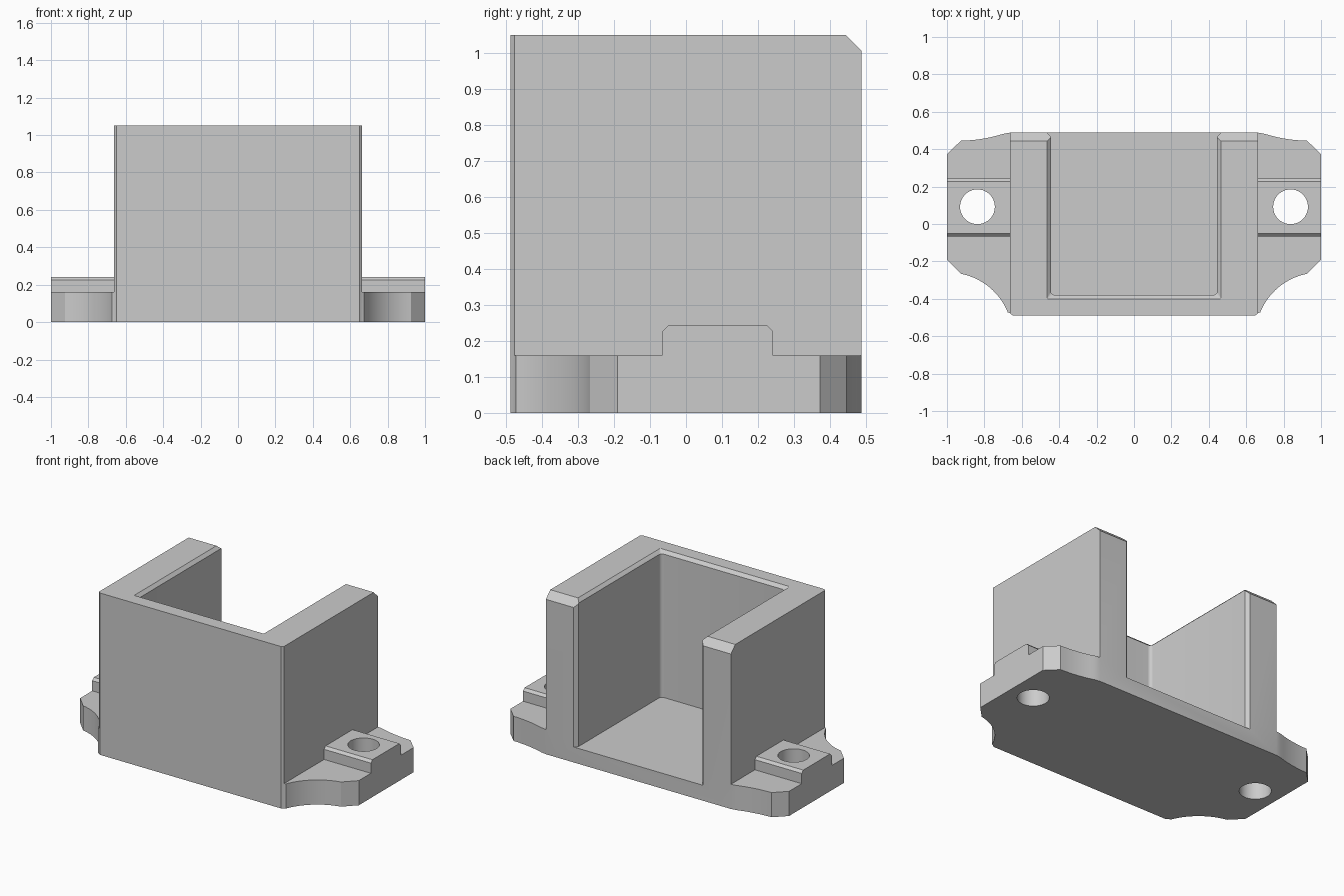
import bpy, bmesh, math

if "Cube" in bpy.data.objects:
    bpy.data.objects.remove(bpy.data.objects["Cube"])

grey = bpy.data.materials.new("light grey")
grey.diffuse_color = (0.6, 0.6, 0.6, 1)
grey.use_nodes = True
grey.node_tree.nodes["Principled BSDF"].inputs["Base Color"].default_value = grey.diffuse_color


def loft(name, rings):
    """Closed solid through a stack of point rings."""
    bm = bmesh.new()
    vs = [[bm.verts.new(p) for p in r] for r in rings]
    n = len(vs[0])
    for a, b in zip(vs, vs[1:]):
        for i in range(n):
            bm.faces.new((a[i], a[(i + 1) % n], b[(i + 1) % n], b[i]))
    bm.faces.new(vs[0][::-1])
    bm.faces.new(vs[-1])
    bmesh.ops.recalc_face_normals(bm, faces=bm.faces)
    me = bpy.data.meshes.new(name)
    bm.to_mesh(me)
    bm.free()
    ob = bpy.data.objects.new(name, me)
    bpy.context.collection.objects.link(ob)
    me.materials.append(grey)
    return ob


def prism(name, pts, z0, z1):
    return loft(name, [[(x, y, z) for x, y in pts] for z in (z0, z1)])


def arc(cx, cy, r, a0, a1, n):
    return [(cx + r * math.cos(math.radians(a0 + (a1 - a0) * i / n)),
             cy + r * math.sin(math.radians(a0 + (a1 - a0) * i / n))) for i in range(n + 1)]


def mirrored(half):
    """Complete a right-hand outline with its mirror image."""
    return half + [(-x, y) for x, y in reversed(half)]


def combine(target, tool, op):
    m = target.modifiers.new(op.lower(), 'BOOLEAN')
    m.operation, m.object, m.solver = op, tool, 'EXACT'
    bpy.context.view_layer.objects.active = target
    bpy.ops.object.modifier_apply(modifier=m.name)
    bpy.data.objects.remove(tool)


# Base plate with scooped corners, front to back
front_scoop = arc(0.99, -0.6, 0.34, 158, 101, 14)
back_scoop = arc(0.94, 1.245, 0.8, 269, 250.2, 8)
base = prism("bracket", mirrored(
    [(0.65, -0.488), (0.664, -0.476)] + front_scoop +
    [(1, -0.19), (1, 0.372)] + back_scoop[:-1] + [(0.664, 0.488)]), 0, 0.16)

# Housing block with chamfered front corners and sloped top back edge
housing = prism("housing", mirrored(
    [(0.65, -0.488), (0.664, -0.476), (0.664, 0.488)]), 0, 1.05)
slope = [(0.443, 1.05), (0.443, 1.2), (0.6, 1.2), (0.6, 0.893)]
combine(housing, loft("slope_cutter", [[(x, y, z) for y, z in slope] for x in (-1, 1)]), 'DIFFERENCE')
combine(base, housing, 'UNION')


# Open-backed cavity with flared back edges and chamfered top rim
def cavity_ring(z, e, r):
    x, y = 0.445 + e, -0.38 - e
    pts = arc(x - r, y + r, r, -90, 0, 5)
    pts += [(x, 0.468 + e), (x + 0.06, 0.528 + e)]
    return [(px, py, z) for px, py in mirrored(pts)]


combine(base, loft("cavity_cutter", [
    cavity_ring(0.1, 0, 0.022), cavity_ring(1.03, 0, 0.022),
    cavity_ring(1.05, 0.02, 0.004), cavity_ring(1.1, 0.02, 0.004)]), 'DIFFERENCE')

# Raised mounting pads with bolt holes on both ears
pad = [(-0.066, 0.1), (-0.066, 0.226), (-0.05, 0.242),
       (0.226, 0.242), (0.242, 0.226), (0.242, 0.1)]
for s in (-1, 1):
    combine(base, loft("pad", [[(s * x, y, z) for y, z in pad] for x in (0.6, 1)]), 'UNION')
    hole = arc(s * 0.837, 0.092, 0.093, 0, 360, 40)[:-1]
    combine(base, prism("hole_cutter", hole, -0.1, 0.4), 'DIFFERENCE')

bpy.ops.object.select_all(action='DESELECT')
base.select_set(True)
bpy.context.view_layer.objects.active = base
bpy.ops.object.shade_smooth_by_angle(angle=math.radians(25))
